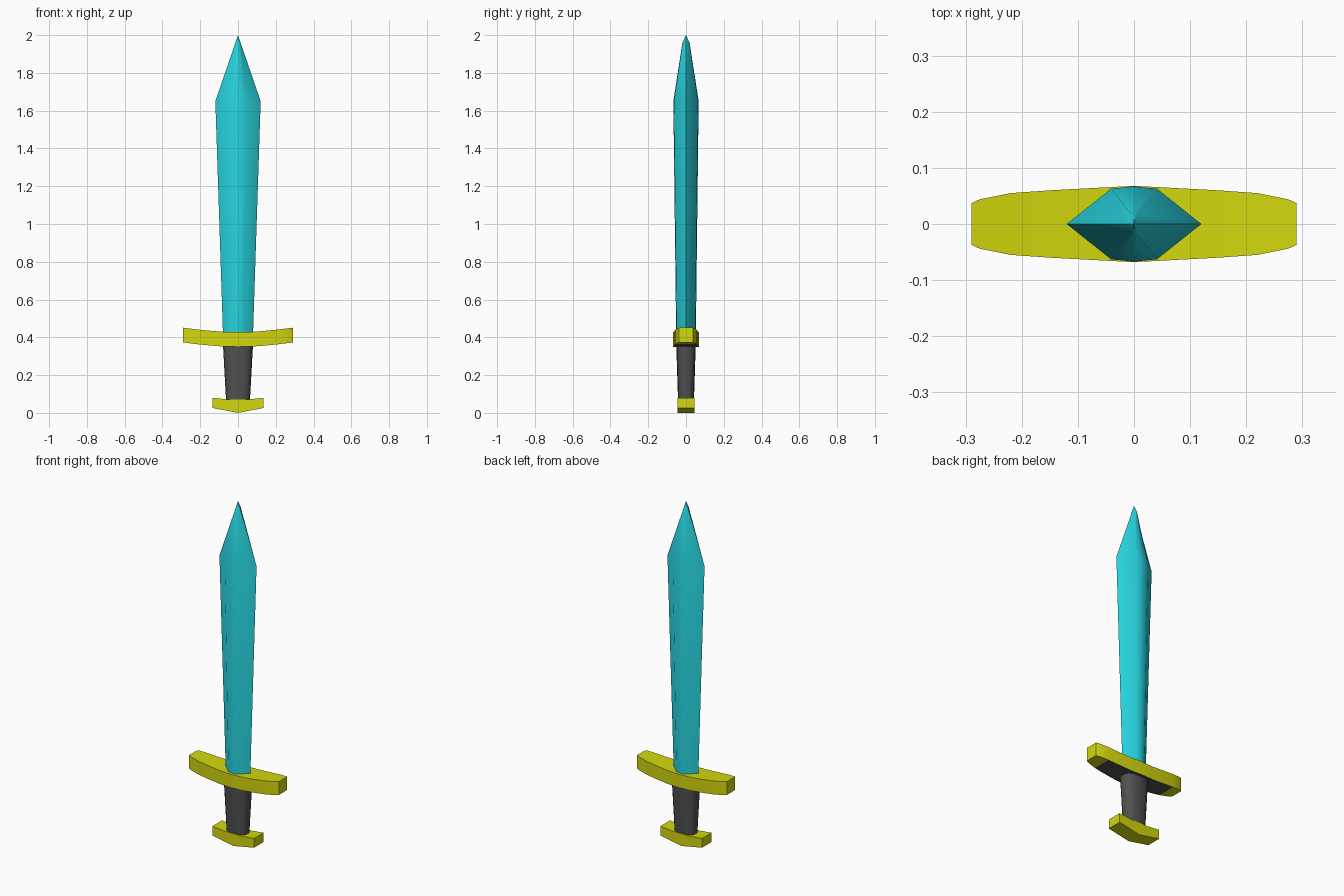
import bpy, bmesh, math

if "Cube" in bpy.data.objects:
    bpy.data.objects.remove(bpy.data.objects["Cube"])


def material(name, rgb):
    m = bpy.data.materials.new(name)
    m.diffuse_color = (*rgb, 1)
    m.use_nodes = True
    m.node_tree.nodes["Principled BSDF"].inputs["Base Color"].default_value = m.diffuse_color
    return m


CYAN = material("cyan blade", (0.02, 0.65, 0.73))
YELLOW = material("yellow trim", (0.65, 0.68, 0.004))
GREY = material("dark grey", (0.08, 0.08, 0.08))


def loft(name, rings, mats, angle, tip=None, rule=None):
    """Skin equal-length rings of points, capping the ends (or closing to a tip)."""
    bm = bmesh.new()
    rows = [[bm.verts.new(p) for p in ring] for ring in rings]
    n = len(rows[0])
    for a, b in zip(rows, rows[1:]):
        for i in range(n):
            j = (i + 1) % n
            bm.faces.new((a[i], a[j], b[j], b[i]))
    bm.faces.new(rows[0][::-1])
    if tip:
        t = bm.verts.new(tip)
        for i in range(n):
            bm.faces.new((rows[-1][i], rows[-1][(i + 1) % n], t))
    else:
        bm.faces.new(rows[-1])
    bmesh.ops.recalc_face_normals(bm, faces=bm.faces[:])
    if rule:
        for f in bm.faces:
            f.material_index = rule(f)
    me = bpy.data.meshes.new(name)
    bm.to_mesh(me)
    bm.free()
    for m in mats:
        me.materials.append(m)
    ob = bpy.data.objects.new(name, me)
    bpy.context.collection.objects.link(ob)
    bpy.ops.object.select_all(action='DESELECT')
    ob.select_set(True)
    bpy.context.view_layer.objects.active = ob
    bpy.ops.object.shade_smooth_by_angle(angle=math.radians(angle))
    return ob


# Blade: lens-shaped section widening upwards, then a pointed tip
SECTION = [(1, 0), (0.34, 0.94), (0, 1), (-0.34, 0.94),
           (-1, 0), (-0.34, -0.94), (0, -1), (0.34, -0.94)]
STATIONS = [(0.40, 0.079, 0.052), (1.65, 0.12, 0.067), (1.96, 0.0137, 0.019)]
loft("blade", [[(x * w, y * d, z) for x, y in SECTION] for z, w, d in STATIONS],
     [CYAN], 40, tip=(0, 0, 2))

# Grip: tapered rounded handle
def rounded(w, d, z, n=16, e=0.78):
    ring = []
    for i in range(n):
        c, s = math.cos(math.tau * i / n), math.sin(math.tau * i / n)
        ring.append((w * math.copysign(abs(c) ** e, c), d * math.copysign(abs(s) ** e, s), z))
    return ring

loft("grip", [rounded(0.063, 0.042, 0.06), rounded(0.08, 0.052, 0.37)], [GREY], 40)

# Crossguard: upswept bar, narrower at its ends, with a grey underside
HALF = [(0, 0.068, 0), (0.075, 0.064, 0.001), (0.15, 0.060, 0.007),
        (0.22, 0.055, 0.014), (0.275, 0.044, 0.021), (0.29, 0.037, 0.023)]
bar = [(-x, d, r) for x, d, r in HALF[:0:-1]] + HALF
loft("crossguard",
     [[(x, -d, 0.35 + r), (x, d, 0.35 + r), (x, d, 0.428 + r), (x, -d, 0.428 + r)]
      for x, d, r in bar],
     [YELLOW, GREY], 30,
     rule=lambda f: int(f.normal.z < -0.7 and abs(f.calc_center_median().x) < 0.22))

# Pommel: extruded profile with a shallow pointed underside
right = [(0, 0), (0.135, 0.026), (0.135, 0.08), (0.06, 0.072)]
outline = right + [(-x, z) for x, z in right[:0:-1]]
loft("pommel", [[(x, y, z) for x, z in outline] for y in (-0.044, 0.044)], [YELLOW], 15)
